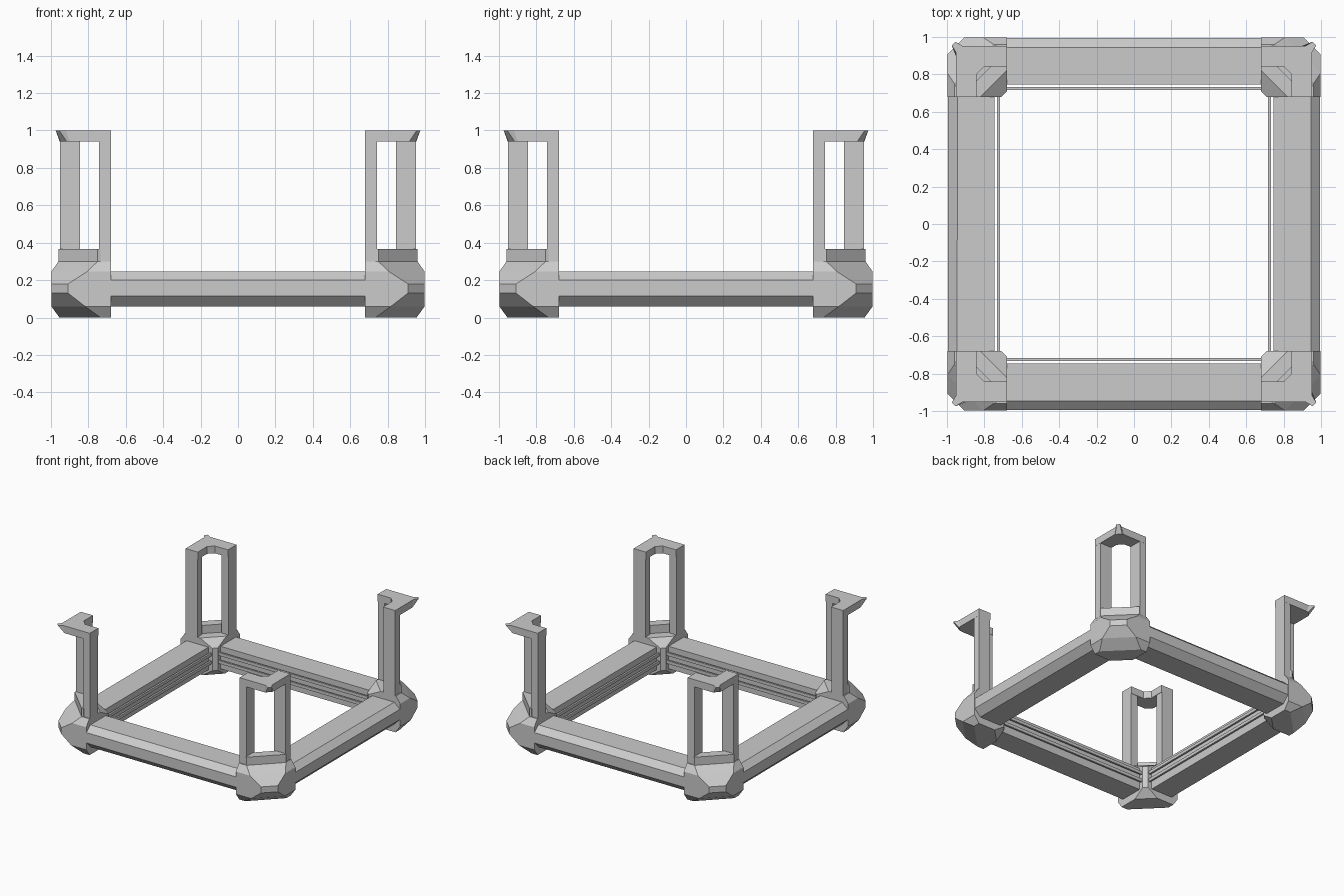
import bpy, bmesh
from mathutils import Matrix
from math import pi

if "Cube" in bpy.data.objects:
    bpy.data.objects.remove(bpy.data.objects["Cube"])


def loft(name, rings, turn):
    """Closed flat-faced solid from stacked rings of 3D points, turned about z by quarter turns."""
    bm = bmesh.new()
    vs = [[bm.verts.new(p) for p in ring] for ring in rings]
    n = len(vs[0])
    for a, b in zip(vs, vs[1:]):
        for i in range(n):
            j = (i + 1) % n
            bm.faces.new((a[i], a[j], b[j], b[i]))
    bm.faces.new(vs[0])
    bm.faces.new(vs[-1])
    bmesh.ops.recalc_face_normals(bm, faces=bm.faces)
    bmesh.ops.transform(bm, matrix=Matrix.Rotation(turn * pi / 2, 4, 'Z'), verts=bm.verts)
    me = bpy.data.meshes.new(name)
    bm.to_mesh(me)
    bm.free()
    ob = bpy.data.objects.new(name, me)
    bpy.context.collection.objects.link(ob)
    return ob


def prism(name, outline, z0, z1, turn):
    return loft(name, [[(x, y, z) for x, y in outline] for z in (z0, z1)], turn)


def bar(name, profile, half, turn):
    """Profile of (distance from centre, height) swept along x."""
    return loft(name, [[(x, d, z) for d, z in profile] for x in (-half, half)], turn)


def rect(x0, x1, y0, y1):
    return [(x0, y0), (x1, y0), (x1, y1), (x0, y1)]


def mirrored(half):
    """Complete an outline across the corner diagonal."""
    return half + [(y, x) for x, y in reversed(half)]


IN = 0.68
# height, outer reach, outer corner cut, inner corner start
BLOCK = [(0.0, 0.955, 0.22, 0.80), (0.06, 0.998, 0.18, 0.71), (0.13, 0.998, 0.09, 0.71),
         (0.18, 0.998, 0.09, 0.71), (0.245, 0.998, 0.19, 0.71), (0.30, 0.96, 0.21, 0.82)]
BEAM = [(0.745, 0.245), (0.945, 0.245), (0.995, 0.20), (0.995, 0.115), (0.94, 0.06), (0.745, 0.06)]

for t in range(4):
    # side beam with two thin inner rails
    bar(f"beam_{t}", BEAM, 0.70, t)
    for k, z in enumerate((0.115, 0.18)):
        bar(f"inner_rail_{t}_{k}", rect(0.717, 0.732, z, z + 0.025), 0.70, t)

    # faceted corner block
    rings = [[(x, y, z) for x, y in mirrored([(IN, k), (IN, o), (o - c, o)])]
             for z, o, c, k in BLOCK]
    loft(f"corner_block_{t}", rings, t)

    # diagonal sill between the posts
    prism(f"corner_sill_{t}", mirrored([(0.735, 0.87), (0.735, 0.955), (0.75, 0.96)]),
          0.27, 0.367, t)

    # pair of upright posts
    prism(f"post_a_{t}", rect(IN, 0.742, 0.845, 0.952), 0.25, 0.95, t)
    prism(f"post_b_{t}", rect(0.845, 0.952, IN, 0.742), 0.25, 0.95, t)

    # L-shaped cap with a flared tip
    inner = [(0.80, 0.842), (IN, 0.842), (IN, 0.953)]
    low = mirrored(inner + [(0.90, 0.953), (0.915, 0.95)])
    high = mirrored(inner + [(0.92, 0.953), (0.955, 0.975)])
    loft(f"cap_{t}", [[(x, y, 0.94) for x, y in low], [(x, y, 1.0) for x, y in high]], t)
